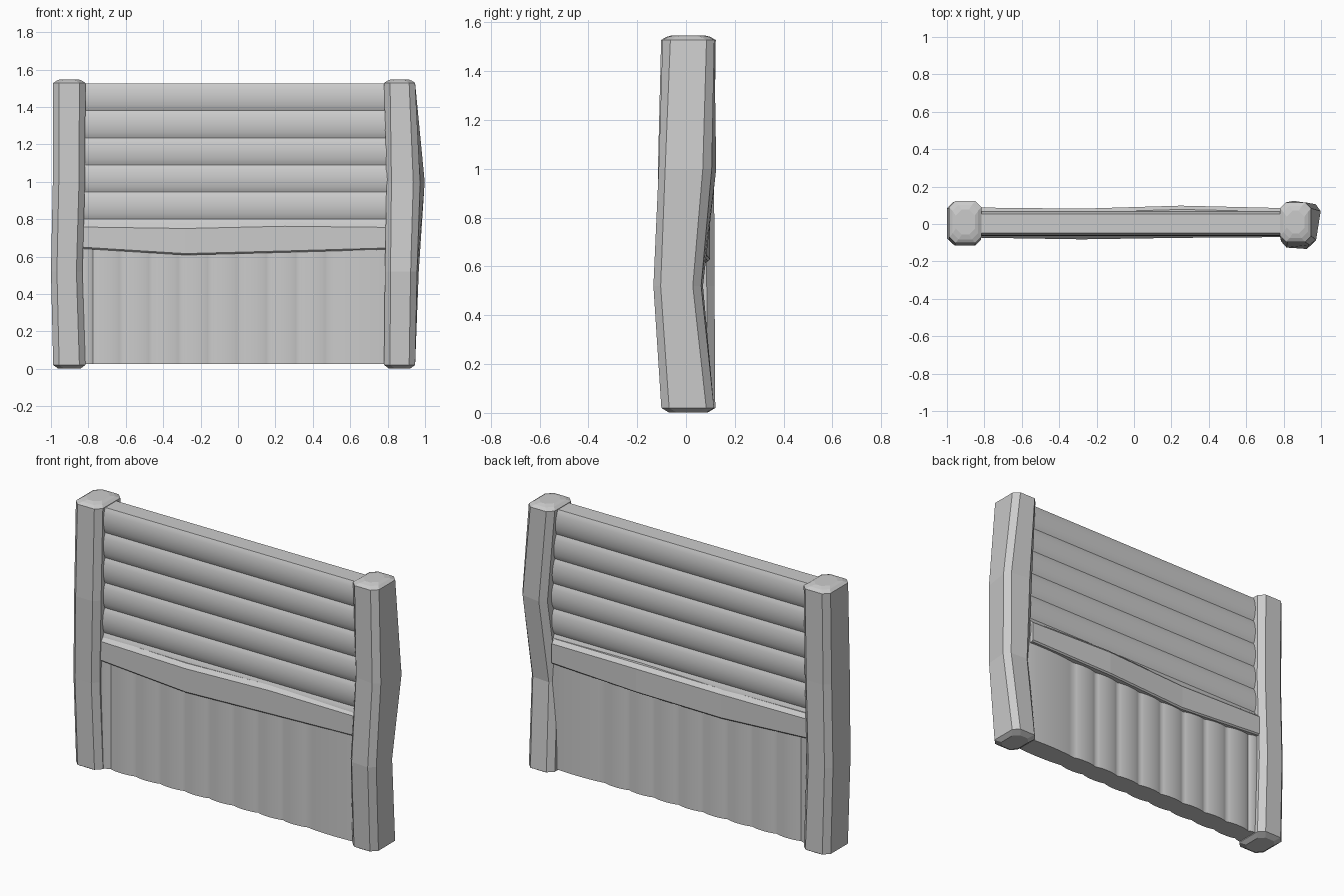
import bpy, bmesh
from math import sin, cos, pi, radians

if "Cube" in bpy.data.objects:
    bpy.data.objects.remove(bpy.data.objects["Cube"])


def make_object(name, rings, smooth=None):
    """Skin a list of equal-length rings into a closed solid."""
    bm = bmesh.new()
    loops = [[bm.verts.new(p) for p in ring] for ring in rings]
    n = len(loops[0])
    for a, b in zip(loops, loops[1:]):
        for i in range(n):
            j = (i + 1) % n
            bm.faces.new((a[i], a[j], b[j], b[i]))
    bm.faces.new(loops[0])
    bm.faces.new(loops[-1])
    bmesh.ops.recalc_face_normals(bm, faces=bm.faces)
    mesh = bpy.data.meshes.new(name)
    bm.to_mesh(mesh)
    bm.free()
    obj = bpy.data.objects.new(name, mesh)
    bpy.context.collection.objects.link(obj)
    if smooth:
        bpy.ops.object.select_all(action='DESELECT')
        obj.select_set(True)
        bpy.context.view_layer.objects.active = obj
        bpy.ops.object.shade_smooth_by_angle(angle=radians(smooth))
    return obj


def octagon(hx, hy, c):
    return [(hx, -hy + c), (hx, hy - c), (hx - c, hy), (-hx + c, hy),
            (-hx, hy - c), (-hx, -hy + c), (-hx + c, -hy), (hx - c, -hy)]


def post(name, stations):
    """Bent chamfered post with bevelled ends; station = z, cx, cy, hx, hy, turn."""
    z, cx, cy, hx, hy, t = stations[0]
    first = (z - 0.018, cx, cy, hx - 0.025, hy - 0.03, t)
    z, cx, cy, hx, hy, t = stations[-1]
    last = [(z + 0.012, cx, cy, hx - 0.018, hy - 0.02, t),
            (z + 0.019, cx, cy, hx - 0.035, hy - 0.045, t)]
    rings = []
    for z, cx, cy, hx, hy, t in [first] + stations + last:
        s, k = sin(radians(t)), cos(radians(t))
        rings.append([(cx + x * k - y * s, cy + x * s + y * k, z)
                      for x, y in octagon(hx, hy, 0.032)])
    make_object(name, rings)


def scallops(bounds, edge, bulge, steps=10):
    """Half profile of rounded boards lying side by side."""
    pts = []
    for a, b in zip(bounds, bounds[1:]):
        for i in range(steps):
            f = i / steps
            pts.append((a + (b - a) * f, edge + bulge * sin(pi * f) ** 0.7))
    return pts + [(bounds[-1], edge)]


def board_profile(bounds, edge, bulge):
    half = scallops(bounds, edge, bulge)
    return half + [(u, -v) for u, v in reversed(half)]


# Posts
post("left_post", [(0.02, -0.902, 0.010, 0.086, 0.110, 0),
                   (0.52, -0.916, 0.005, 0.084, 0.112, 0),
                   (1.00, -0.904, 0.000, 0.086, 0.115, 0),
                   (1.528, -0.902, 0.010, 0.086, 0.112, 0)])
post("right_post", [(0.02, 0.864, 0.007, 0.083, 0.108, 0),
                    (0.52, 0.876, -0.032, 0.086, 0.098, -4),
                    (1.00, 0.896, 0.006, 0.091, 0.110, -9),
                    (1.528, 0.864, 0.010, 0.083, 0.106, 0)])

# Horizontal rounded boards of the upper half
z_bounds = [0.655, 0.80, 0.945, 1.09, 1.235, 1.38, 1.525]
prof = board_profile(z_bounds, 0.05, 0.016)
make_object("upper_boards", [[(x, y + 0.003, z) for z, y in prof]
                             for x in (-0.86, 0.84)], 40)

# Vertical boards of the lower half, with one wide board at the right
x_bounds = [-0.775 + 0.157 * i for i in range(9)]
prof = board_profile([-0.87] + x_bounds + [0.83], 0.054, 0.012)
make_object("lower_boards", [[(x, y + 0.001, z) for x, y in prof]
                             for z in (0.025, 0.70)], 40)

# Wavy middle rail: x, front y, back y, bottom z, top z
rail = [(-0.845, -0.073, 0.088, 0.643, 0.780), (-0.28, -0.082, 0.082, 0.608, 0.772),
        (0.25, -0.074, 0.098, 0.622, 0.784), (0.80, -0.070, 0.085, 0.638, 0.778)]
make_object("middle_rail", [
    [(x, f, b + 0.008), (x, f + 0.008, b), (x, k - 0.008, b), (x, k, b + 0.008),
     (x, k, t - 0.022), (x, k - 0.02, t), (x, f + 0.02, t), (x, f, t - 0.022)]
    for x, f, k, b, t in rail])
